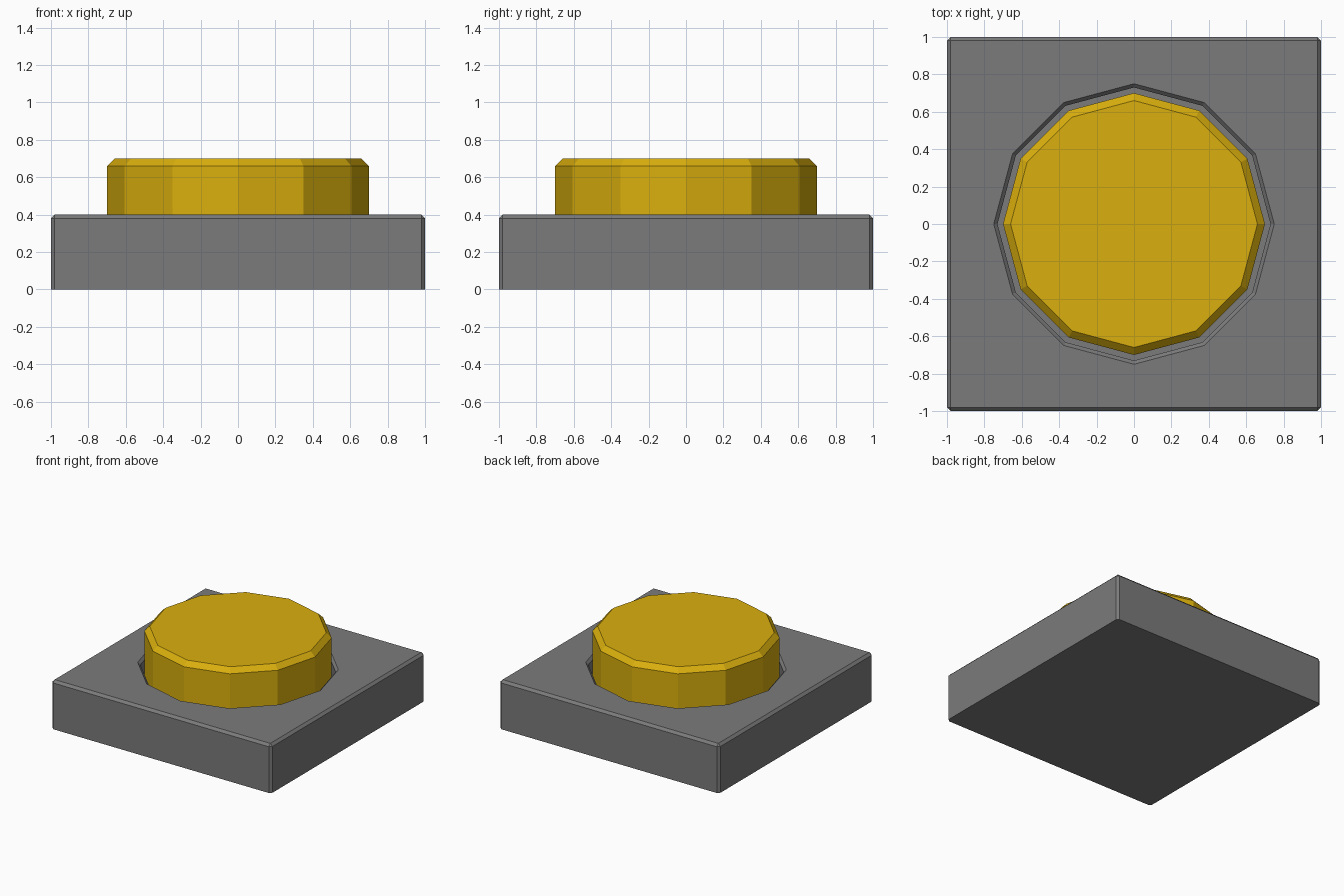
import bpy, bmesh, math

if "Cube" in bpy.data.objects:
    bpy.data.objects.remove(bpy.data.objects["Cube"])

SIDES = 12


def material(name, rgb):
    m = bpy.data.materials.new(name)
    m.diffuse_color = (*rgb, 1)
    m.use_nodes = True
    m.node_tree.nodes["Principled BSDF"].inputs["Base Color"].default_value = m.diffuse_color
    return m


def add_object(name, bm, mat):
    bmesh.ops.recalc_face_normals(bm, faces=bm.faces)
    me = bpy.data.meshes.new(name)
    bm.to_mesh(me)
    bm.free()
    me.materials.append(mat)
    ob = bpy.data.objects.new(name, me)
    bpy.context.collection.objects.link(ob)
    return ob


def turned(name, profile, mat):
    """Closed twelve-sided solid from (radius, height) pairs."""
    bm = bmesh.new()
    rings = []
    for r, z in profile:
        rings.append([bm.verts.new((r * math.cos(i * math.tau / SIDES),
                                    r * math.sin(i * math.tau / SIDES), z))
                      for i in range(SIDES)])
    for a, b in zip(rings, rings[1:]):
        for i in range(SIDES):
            j = (i + 1) % SIDES
            bm.faces.new((a[i], a[j], b[j], b[i]))
    bm.faces.new(rings[0][::-1])
    bm.faces.new(rings[-1])
    return add_object(name, bm, mat)


gray = material("housing gray", (0.198, 0.198, 0.198))
gold = material("button yellow", (0.70, 0.43, 0.004))

# Square housing, chamfered everywhere except around the underside
bm = bmesh.new()
bmesh.ops.create_cube(bm, size=1)
for v in bm.verts:
    v.co = (v.co.x * 2, v.co.y * 2, (v.co.z + 0.5) * 0.4)
edges = [e for e in bm.edges if max(v.co.z for v in e.verts) > 0.1]
bmesh.ops.bevel(bm, geom=edges, offset=0.02, segments=1, affect='EDGES')
housing = add_object("housing", bm, gray)

# Recess with a chamfered rim
FLOOR = 0.2
cutter = turned("recess_cutter", [(0.73, FLOOR), (0.73, 0.38), (0.79, 0.44)], gray)
cutter.hide_render = True
cutter.hide_viewport = True
mod = housing.modifiers.new("recess", 'BOOLEAN')
mod.operation = 'DIFFERENCE'
mod.solver = 'EXACT'
mod.object = cutter

# Push button standing in the recess
turned("button", [(0.70, FLOOR), (0.70, 0.66), (0.66, 0.70)], gold)
